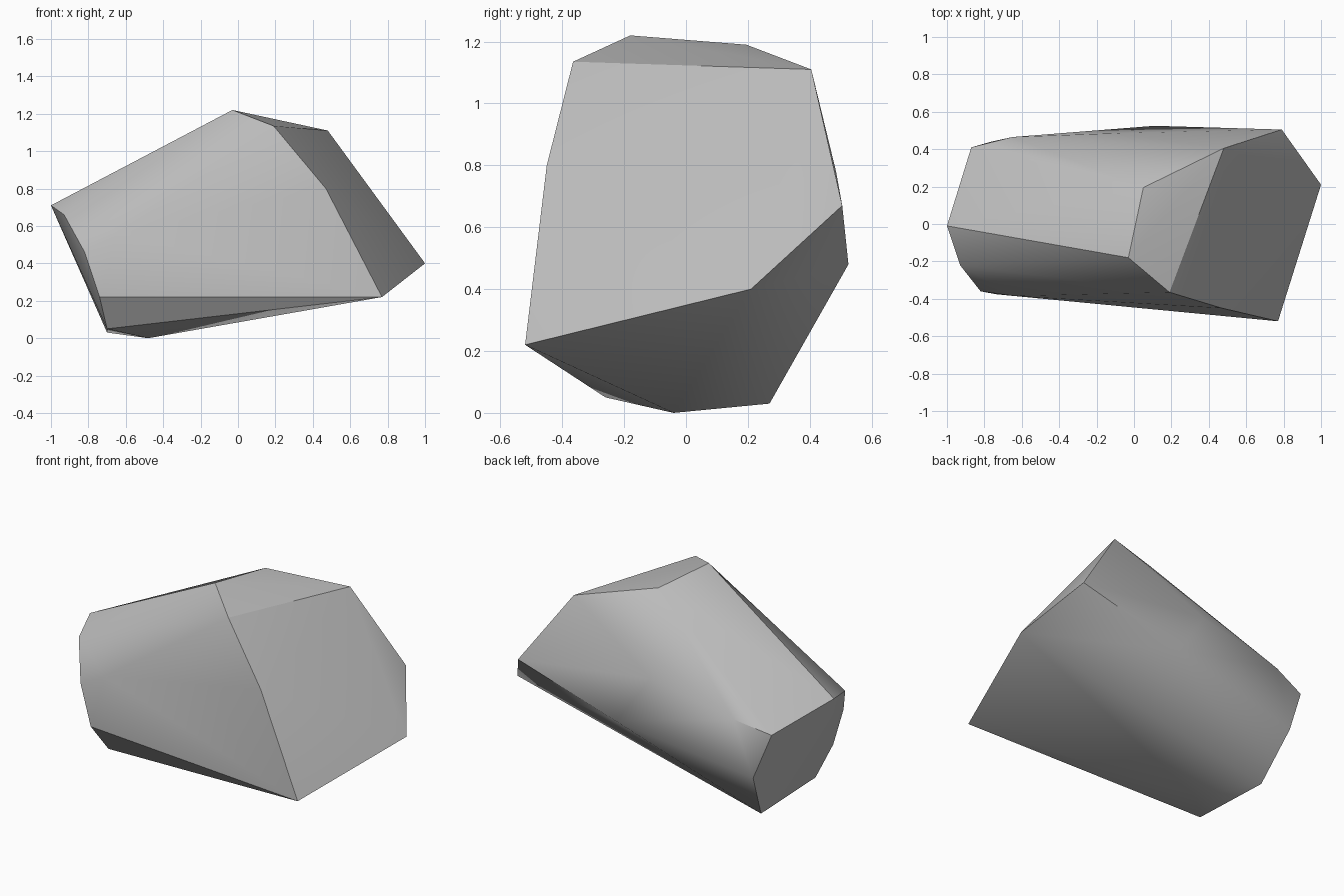
import bpy, bmesh
from math import radians

cube = bpy.data.objects.get("Cube")
if cube:
    bpy.data.objects.remove(cube, do_unlink=True)

# Stone material
stone = bpy.data.materials.new("stone grey")
stone.use_nodes = True
colour = (0.5, 0.5, 0.5, 1)
stone.diffuse_color = colour
bsdf = next(n for n in stone.node_tree.nodes if n.type == 'BSDF_PRINCIPLED')
bsdf.inputs["Base Color"].default_value = colour
bsdf.inputs["Roughness"].default_value = 0.9

# Corners of the rock, grouped by facet
blunt_end = [(-1, -.01, .71), (-.93, -.22, .66), (-.82, -.36, .46), (-.74, -.375, .22),
             (-.7, -.26, .05), (-.7, .27, .03), (-.765, .44, .33), (-.87, .41, .61)]
broken_face = [(.77, -.52, .22), (.47, -.45, .8), (.19, -.365, 1.135),
               (.48, .405, 1.11), (.79, .505, .67), (1, .21, .4)]
crown = [(-.03, -.18, 1.22), (.05, .195, 1.19)]
front_bulge = [(-.64, -.385, .56)]
back_bulge = [(.11, .525, .48), (-.65, .465, .67), (-.1, .485, .78)]
base = [(-.48, -.04, 0)]

# Chipped rock: the convex skin around all its corners
bm = bmesh.new()
for corner in blunt_end + broken_face + crown + front_bulge + back_bulge + base:
    bm.verts.new(corner)
hull = bmesh.ops.convex_hull(bm, input=bm.verts)
spare = {g for g in hull["geom_interior"] + hull["geom_unused"]
         if isinstance(g, bmesh.types.BMVert)}
bmesh.ops.delete(bm, geom=list(spare), context='VERTS')

# Merge the nearly flat triangles into broad facets
bmesh.ops.dissolve_limit(bm, angle_limit=radians(1.5), verts=bm.verts, edges=bm.edges)
bmesh.ops.recalc_face_normals(bm, faces=bm.faces)
mesh = bpy.data.meshes.new("rock")
bm.to_mesh(mesh)
bm.free()
mesh.materials.append(stone)

rock = bpy.data.objects.new("rock", mesh)
bpy.context.collection.objects.link(rock)
bpy.ops.object.select_all(action='DESELECT')
rock.select_set(True)
bpy.context.view_layer.objects.active = rock
bpy.ops.object.shade_smooth_by_angle(angle=radians(30))
